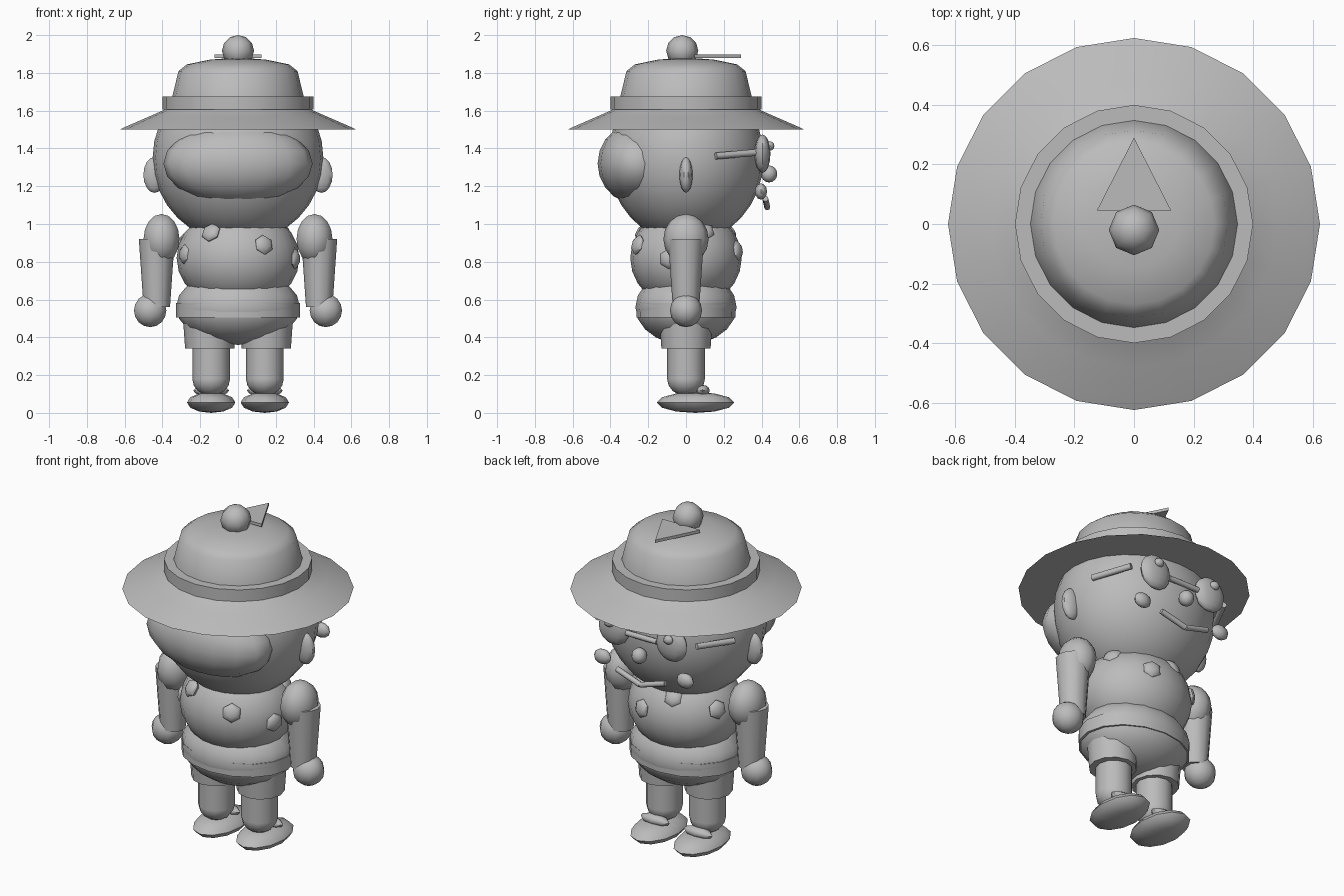
import bpy, math
from mathutils import Vector

if "Cube" in bpy.data.objects:
    bpy.data.objects.remove(bpy.data.objects["Cube"])

grey = bpy.data.materials.new("plain_grey")
grey.diffuse_color = (0.5, 0.5, 0.5, 1)
grey.use_nodes = True
grey.node_tree.nodes["Principled BSDF"].inputs["Base Color"].default_value = grey.diffuse_color


def finish(name, angle=50):
    ob = bpy.context.object
    ob.name = name
    ob.data.materials.append(grey)
    bpy.ops.object.transform_apply(location=False, rotation=True, scale=True)
    bpy.ops.object.shade_smooth_by_angle(angle=math.radians(angle))
    return ob


def ball(name, loc, size, seg=16, rings=10, rot=(0, 0, 0), angle=50):
    bpy.ops.mesh.primitive_uv_sphere_add(segments=seg, ring_count=rings, radius=1, location=loc, rotation=rot)
    bpy.context.object.scale = size
    return finish(name, angle)


def tube(name, a, b, r1, r2=None, seg=12):
    a, b = Vector(a), Vector(b)
    d = b - a
    bpy.ops.mesh.primitive_cone_add(vertices=seg, radius1=r1, radius2=r1 if r2 is None else r2,
                                    depth=d.length, location=(a + b) / 2,
                                    rotation=d.to_track_quat('Z', 'Y').to_euler())
    return finish(name)


def lathe(name, profile, seg=20, squash=1.0):
    """Spin (radius, height) points about z and cap both ends."""
    verts, faces = [], []
    for r, z in profile:
        for i in range(seg):
            t = 2 * math.pi * i / seg
            verts.append((r * math.sin(t), squash * r * math.cos(t), z))
    for k in range(len(profile) - 1):
        for i in range(seg):
            j = (i + 1) % seg
            faces.append((k * seg + j, k * seg + i, (k + 1) * seg + i, (k + 1) * seg + j))
    last = (len(profile) - 1) * seg
    faces += [tuple(range(seg)), tuple(reversed(range(last, last + seg)))]
    me = bpy.data.meshes.new(name)
    me.from_pydata(verts, [], faces)
    me.update()
    ob = bpy.data.objects.new(name, me)
    bpy.context.collection.objects.link(ob)
    bpy.ops.object.select_all(action='DESELECT')
    bpy.context.view_layer.objects.active = ob
    ob.select_set(True)
    return finish(name, 40)


# Hat: brim, band, crown, bobble and a flat pointer
lathe("hat_brim", [(0.625, 1.5), (0.59, 1.517), (0.48, 1.565), (0.40, 1.6), (0.37, 1.62)])
lathe("hat_band", [(0.40, 1.605), (0.40, 1.675)])
lathe("hat_crown", [(0.36, 1.61), (0.348, 1.675), (0.315, 1.81), (0.27, 1.845), (0.15, 1.87), (0.02, 1.88)])
ball("hat_bobble", (0, -0.02, 1.917), (0.085, 0.085, 0.083), 8, 6, angle=60)
me = bpy.data.meshes.new("hat_pointer")
tri = [(-0.125, 0.045), (0.125, 0.045), (0, 0.29)]
me.from_pydata([(x, y, z) for z in (1.88, 1.897) for x, y in tri], [],
               [(2, 1, 0), (3, 4, 5), (0, 1, 4, 3), (1, 2, 5, 4), (2, 0, 3, 5)])
me.materials.append(grey)
bpy.context.collection.objects.link(bpy.data.objects.new("hat_pointer", me))

# Head, hair and body
ball("head", (0, 0, 1.35), (0.452, 0.412, 0.45), 24, 16)
ball("back_hair", (0, -0.26, 1.32), (0.395, 0.208, 0.215), 16, 10)
ball("body", (0, 0, 0.82), (0.325, 0.295, 0.27), 20, 12)
ball("shorts", (0, 0, 0.56), (0.328, 0.268, 0.2), 16, 10)
lathe("belt", [(0.328, 0.505), (0.328, 0.583)], 16, 0.8)

# Face, on the +y side
ball("nose", (0, 0.44, 1.265), (0.043, 0.043, 0.045), 10, 8)
tube("glasses_bridge", (-0.1, 0.415, 1.365), (0.1, 0.415, 1.365), 0.016, seg=8)

for s, side in ((-1, "left"), (1, "right")):
    ball(side + "_ear", (0.442 * s, 0, 1.26), (0.062, 0.035, 0.095), 10, 8)
    ball(side + "_lens", (0.19 * s, 0.405, 1.372), (0.1, 0.042, 0.102), 12, 8)
    ball(side + "_pupil", (0.195 * s, 0.445, 1.413), (0.03, 0.023, 0.025), 8, 6)
    ball(side + "_cheek", (0.272 * s, 0.397, 1.172), (0.055, 0.032, 0.043), 8, 6)
    tube(side + "_glasses_arm", (0.325 * s, 0.365, 1.378), (0.425 * s, 0.157, 1.36), 0.018, seg=8)
    tube(side + "_mouth_half", (0, 0.43, 1.088), (0.16 * s, 0.42, 1.135), 0.016, seg=8)
    # Arm
    ball(side + "_shoulder", (0.405 * s, 0, 0.92), (0.1, 0.12, 0.133), 10, 8)
    tube(side + "_arm", (0.43 * s, 0, 0.92), (0.43 * s, 0, 0.56), 0.095, 0.07)
    ball(side + "_hand", (0.465 * s, 0, 0.542), (0.09, 0.085, 0.088), 10, 8)
    # Leg and shoe
    tube(side + "_shorts_leg", (0.15 * s, 0, 0.34), (0.15 * s, 0, 0.48), 0.13, 0.14)
    tube(side + "_leg", (0.142 * s, 0, 0.18), (0.142 * s, 0, 0.42), 0.1)
    ball(side + "_ankle", (0.142 * s, 0, 0.18), (0.1, 0.1, 0.09), 12, 8)
    ball(side + "_shoe", (0.142 * s, 0.05, 0.055), (0.128, 0.205, 0.055), 12, 6)
    ball(side + "_shoe_strap", (0.142 * s, 0.088, 0.118), (0.095, 0.038, 0.03), 8, 6)

# Flattened spots scattered around the body, turned to face outward
spots = [(0.137, -0.255, 0.89), (-0.28, -0.12, 0.84), (-0.143, -0.23, 0.955), (0.3, -0.09, 0.815),
         (0.24, 0.1, 0.965), (0.1, 0.27, 0.86), (-0.29, 0.12, 0.9), (-0.08, 0.23, 0.955)]
for x, y, z in spots:
    out = Vector((x, y, (z - 0.82) * 1.2))
    ball("body_spot", (x, y, z), (0.054, 0.054, 0.026), 6, 6, out.to_track_quat('Z', 'Y').to_euler())
